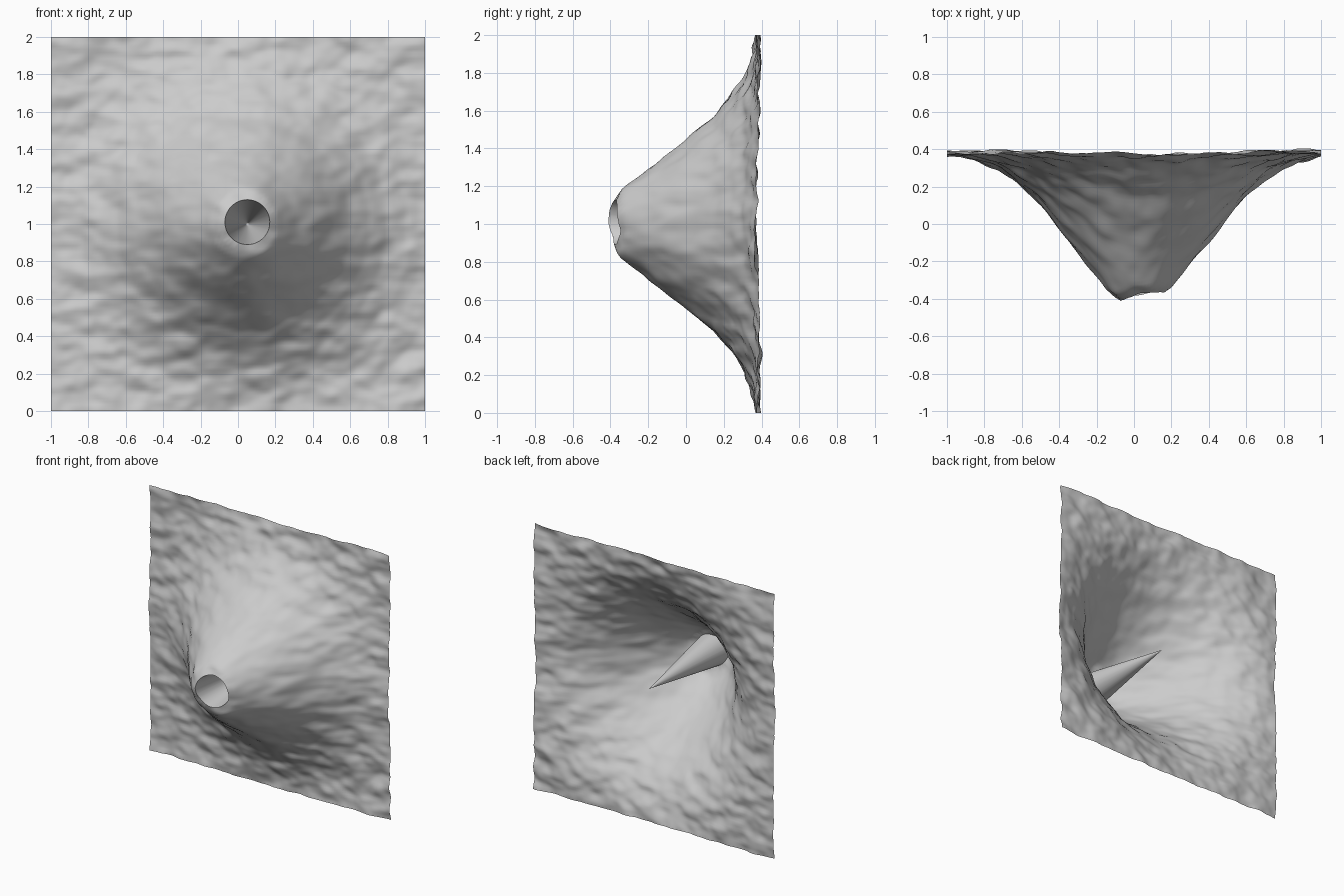
import bpy, bmesh, math
from mathutils import Vector, noise

if "Cube" in bpy.data.objects:
    bpy.data.objects.remove(bpy.data.objects["Cube"])

N = 120                         # grid resolution
PEAK = (0.03, 1.0)              # mountain axis (x, z)
HOLE = (0.05, 1.01)             # crater axis (x, z)
HOLE_R = 0.12
TIP = Vector((0.05, 0.37, 1.0))

# radial profile of the slope: (radius, y)
PROFILE = [(0, -0.41), (0.12, -0.385), (0.18, -0.345), (0.27, -0.225), (0.37, -0.10),
           (0.47, 0.03), (0.57, 0.145), (0.67, 0.235), (0.77, 0.30), (0.87, 0.345),
           (0.97, 0.37), (1.10, 0.385), (2.0, 0.385)]


def slope(r):
    for (r0, y0), (r1, y1) in zip(PROFILE, PROFILE[1:]):
        if r <= r1:
            return y0 + (y1 - y0) * (r - r0) / (r1 - r0)
    return PROFILE[-1][1]


def height(x, z):
    r = math.hypot(x - PEAK[0], z - PEAK[1])
    bumps = noise.noise(Vector((x * 6.5, z * 11, 3.7))) * 0.022
    bumps += noise.noise(Vector((x * 14, z * 20, 9.1))) * 0.007
    # uneven crater rim: taller on the lower left
    tilt = 0.13 * (x - PEAK[0]) * math.exp(-(r / 0.2) ** 2)
    return min(slope(r) + bumps + tilt, 0.41)


# rippled sheet standing upright
bm = bmesh.new()
bmesh.ops.create_grid(bm, x_segments=N, y_segments=N, size=1)
for v in bm.verts:
    v.co = Vector((v.co.x, 0, v.co.y + 1))

# open the crater mouth and round its edge
def off_axis(v):
    return Vector((v.co.x - HOLE[0], 0, v.co.z - HOLE[1]))

bmesh.ops.delete(bm, geom=[v for v in bm.verts if off_axis(v).length < HOLE_R], context='VERTS')
rim = [e for e in bm.edges if e.is_boundary and all(off_axis(v).length < 0.25 for v in e.verts)]
for v in {v for e in rim for v in e.verts}:
    d = off_axis(v).normalized() * HOLE_R
    v.co = Vector((HOLE[0] + d.x, 0, HOLE[1] + d.z))

# raise the mountain
for v in bm.verts:
    v.co.y = height(v.co.x, v.co.z)

# crater wall: funnel tapering back to a point
STEPS = 12
for i in range(STEPS):
    geom = bmesh.ops.extrude_edge_only(bm, edges=rim)['geom']
    rim = [g for g in geom if isinstance(g, bmesh.types.BMEdge) and g.is_boundary]
    for v in {v for e in rim for v in e.verts}:
        v.co = v.co.lerp(TIP, 1 / (STEPS - i))
bmesh.ops.remove_doubles(bm, verts=bm.verts, dist=0.0005)
bmesh.ops.recalc_face_normals(bm, faces=bm.faces)
if sum(f.normal.y for f in bm.faces) > 0:
    bmesh.ops.reverse_faces(bm, faces=bm.faces)

mesh = bpy.data.meshes.new("crater_mountain")
bm.to_mesh(mesh)
bm.free()
obj = bpy.data.objects.new("crater_mountain", mesh)
bpy.context.collection.objects.link(obj)
bpy.context.view_layer.objects.active = obj
obj.select_set(True)
bpy.ops.object.shade_smooth_by_angle(angle=math.radians(40))
